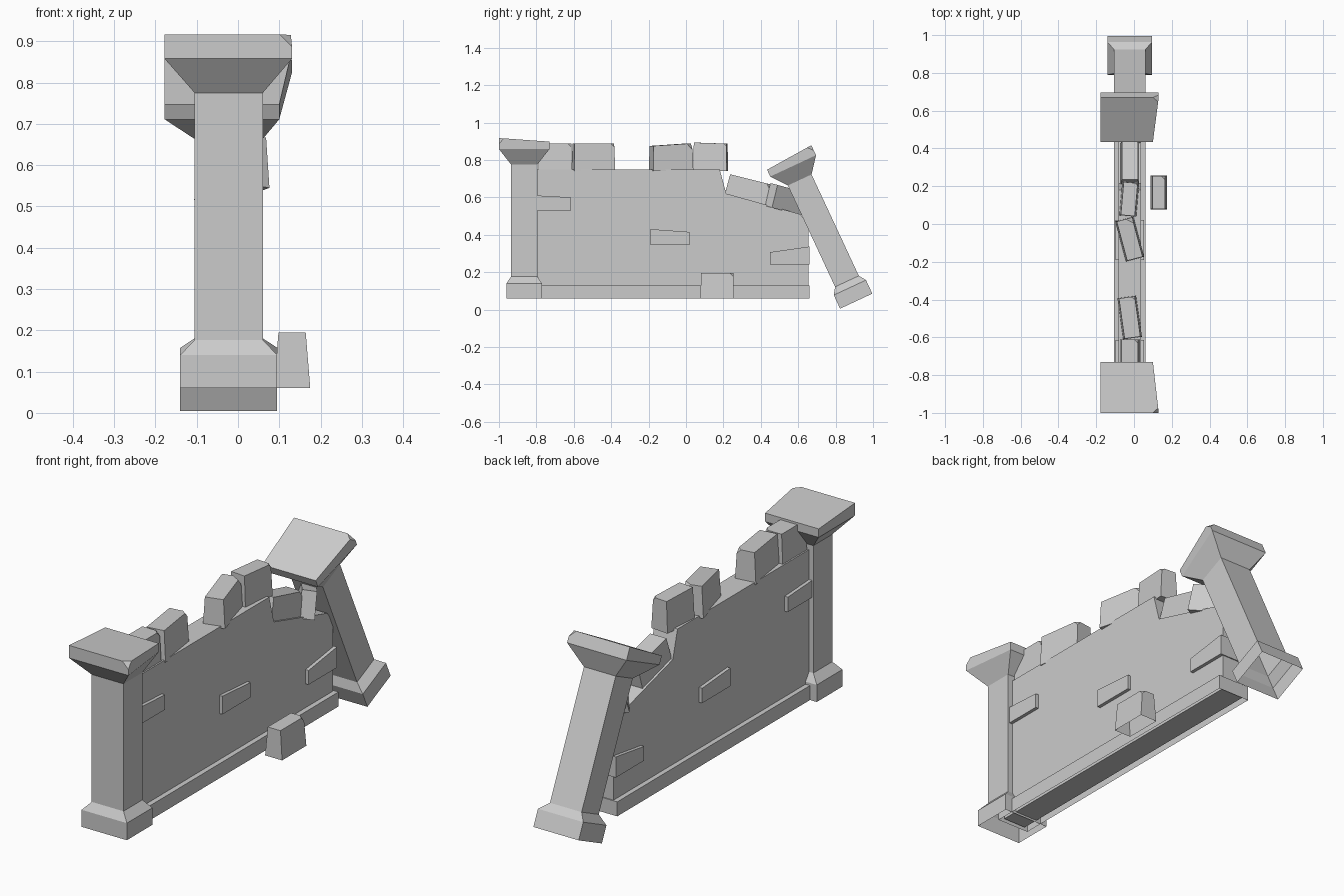
import bpy, bmesh
from math import radians
from mathutils import Matrix, Vector

if "Cube" in bpy.data.objects:
    bpy.data.objects.remove(bpy.data.objects["Cube"])


def finish(bm, name):
    bmesh.ops.recalc_face_normals(bm, faces=bm.faces)
    mesh = bpy.data.meshes.new(name)
    bm.to_mesh(mesh)
    bm.free()
    obj = bpy.data.objects.new(name, mesh)
    bpy.context.collection.objects.link(obj)
    return obj


def loft(rings, bottom=True):
    """Join four-cornered rings from bottom to top."""
    bm = bmesh.new()
    loops = [[bm.verts.new(p) for p in ring] for ring in rings]
    for a, b in zip(loops, loops[1:]):
        for i in range(4):
            j = (i + 1) % 4
            bm.faces.new((a[i], a[j], b[j], b[i]))
    bm.faces.new(loops[-1])
    if bottom:
        bm.faces.new(loops[0][::-1])
    bmesh.ops.recalc_face_normals(bm, faces=bm.faces)
    return bm


def rect(x0, x1, y0, y1, z, skew=0.0, drop=0.0):
    return [(x0, y0, z), (x1, y0, z), (x1 - skew, y1, z - drop), (x0, y1, z - drop)]


def chip(bm, point, normal):
    """Slice a corner off and close the cut."""
    cut = bmesh.ops.bisect_plane(bm, geom=bm.verts[:] + bm.edges[:] + bm.faces[:],
                                 plane_co=point, plane_no=normal, clear_outer=True)
    edges = [e for e in cut['geom_cut'] if isinstance(e, bmesh.types.BMEdge)]
    bmesh.ops.contextual_create(bm, geom=edges)


def pillar(name):
    c = -0.865
    bm = loft([
        rect(-0.14, 0.095, c - 0.095, c + 0.095, 0.06),
        rect(-0.14, 0.095, c - 0.095, c + 0.095, 0.14),
        rect(-0.105, 0.06, c - 0.07, c + 0.07, 0.177),
        rect(-0.105, 0.06, c - 0.07, c + 0.07, 0.775),
        rect(-0.178, 0.131, c - 0.135, c + 0.135, 0.858, 0.031),
        rect(-0.178, 0.131, c - 0.135, c + 0.135, 0.917, 0.031, 0.019),
    ], bottom=False)
    chip(bm, (0.10, -1.0, 0.917), (1, -1, 1))
    return finish(bm, name)


def block(name, loc, size, rz=0, rx=0, taper=0.008, slope=0.0, bottom=True):
    """Rough stone; loc is the bottom centre."""
    w, l, h = size[0] / 2, size[1] / 2, size[2]
    bm = loft([rect(-w, w, -l, l, 0),
               rect(-w + taper, w - taper, -l + taper / 3, l - taper / 3, h, 0, slope)], bottom)
    chip(bm, (w - taper, l - 0.022, h), (1, 1, 1))
    obj = finish(bm, name)
    obj.matrix_world = (Matrix.Translation(loc) @ Matrix.Rotation(radians(rx), 4, 'X')
                        @ Matrix.Rotation(radians(rz), 4, 'Z'))
    return obj


def slab(name, profile, x0, x1):
    """Extrude a y-z outline across x."""
    bm = bmesh.new()
    face = bm.faces.new([bm.verts.new((x0, y, z)) for y, z in profile])
    ext = bmesh.ops.extrude_face_region(bm, geom=[face], use_keep_orig=True)
    verts = [v for v in ext['geom'] if isinstance(v, bmesh.types.BMVert)]
    bmesh.ops.translate(bm, verts=verts, vec=(x1 - x0, 0, 0))
    return finish(bm, name)


# Standing pillar and its mirrored, leaning twin
pillar("front_pillar")
leaning = pillar("leaning_pillar")
pose = (Matrix.Translation((0, 0.91, 0.045)) @ Matrix.Rotation(radians(25), 4, 'X')
        @ Matrix.Scale(-1, 4, Vector((0, 1, 0))) @ Matrix.Translation((0, 0.865, -0.06)))
leaning.data.transform(pose)
leaning.data.flip_normals()

# Wall with a broken top corner
slab("wall", [(-0.85, 0.07), (0.655, 0.07), (0.655, 0.45), (0.61, 0.51),
              (0.215, 0.62), (0.18, 0.75), (-0.85, 0.75)], -0.082, 0.036)

# Plinth, open underneath
finish(loft([rect(-0.105, 0.06, -0.86, 0.66, 0.06),
             rect(-0.105, 0.06, -0.86, 0.66, 0.128)], bottom=False), "plinth")

# Bricks standing proud on both wall faces
for i, (y0, y1, z, top0, top1) in enumerate([(-0.80, -0.615, 0.53, 0.61, 0.60),
                                             (-0.19, 0.02, 0.345, 0.43, 0.415),
                                             (0.45, 0.66, 0.24, 0.307, 0.337)]):
    slab(f"brick_{i + 1}", [(y0, z), (y1, z), (y1, top1), (y0, top0)], -0.098, 0.052)

# Coping stones along the top
block("coping_stone_1", (-0.023, -0.70, 0.74), (0.105, 0.18, 0.148))
block("coping_stone_2", (-0.023, -0.495, 0.74), (0.10, 0.22, 0.148), rz=8)
block("coping_stone_3", (-0.023, -0.08, 0.74), (0.10, 0.22, 0.135), rz=15, slope=-0.014)
block("coping_stone_4", (-0.025, 0.132, 0.74), (0.09, 0.18, 0.153), rz=-5, slope=0.006)

# Slipped stones on the broken corner
block("slipped_stone_1", (-0.022, 0.315, 0.585), (0.10, 0.225, 0.115), rx=-14)
block("slipped_stone_2", (-0.015, 0.515, 0.53), (0.08, 0.20, 0.125), rz=36, rx=-15)

# Fallen stone on the ground
block("fallen_stone", (0.131, 0.167, 0.06), (0.088, 0.18, 0.135), taper=0.011, bottom=False)
